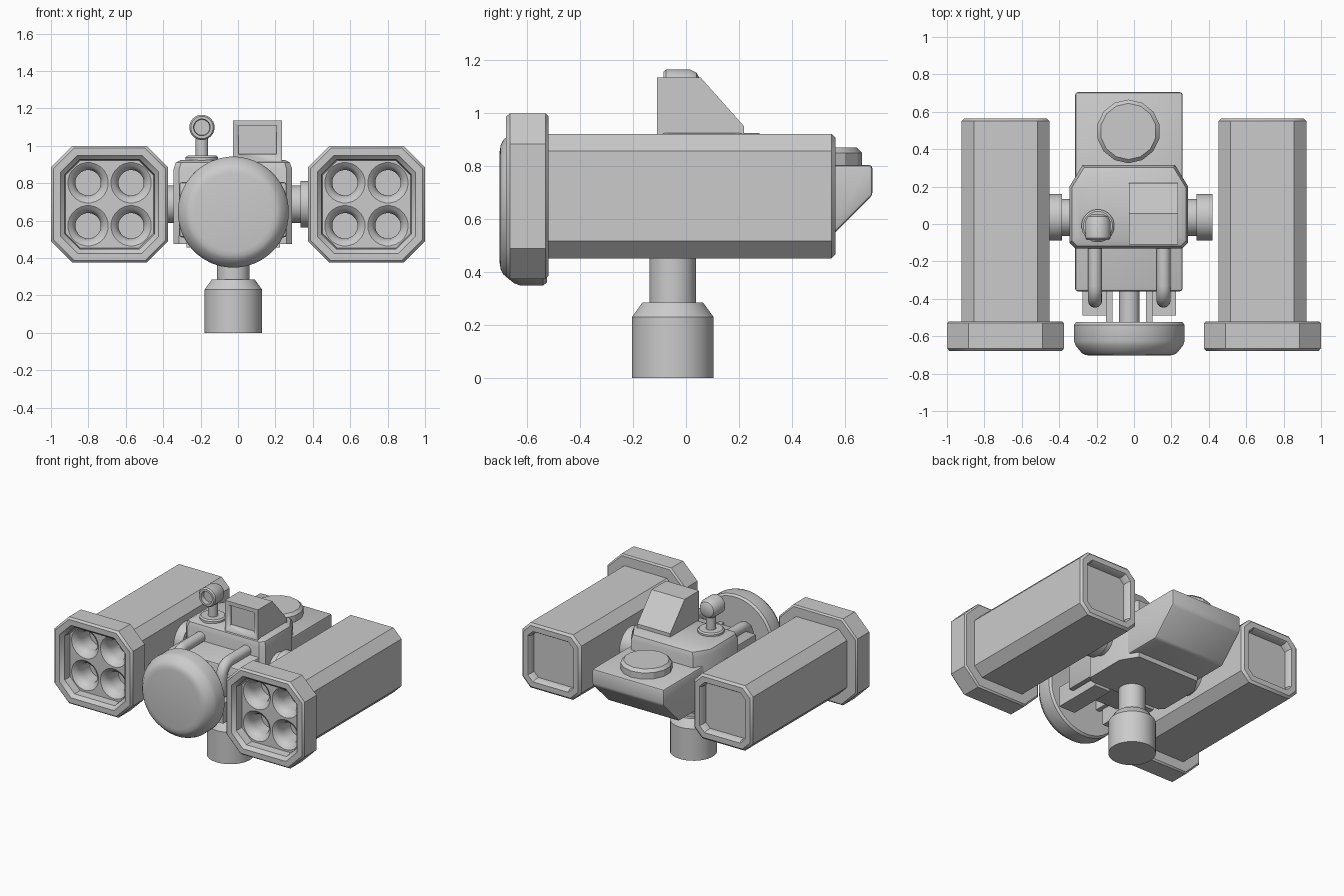
import bpy, bmesh, math
from mathutils import Vector

if "Cube" in bpy.data.objects:
    bpy.data.objects.remove(bpy.data.objects["Cube"])

CX = -0.025  # centre line of the middle unit


def finish(name, bm, bevel=0.0, segs=2, angle=35):
    bmesh.ops.recalc_face_normals(bm, faces=bm.faces)
    me = bpy.data.meshes.new(name)
    bm.to_mesh(me)
    bm.free()
    ob = bpy.data.objects.new(name, me)
    bpy.context.collection.objects.link(ob)
    bpy.context.view_layer.objects.active = ob
    bpy.ops.object.select_all(action='DESELECT')
    ob.select_set(True)
    if bevel:
        m = ob.modifiers.new("bevel", 'BEVEL')
        m.width, m.segments, m.limit_method = bevel, segs, 'ANGLE'
        bpy.ops.object.modifier_apply(modifier="bevel")
    bpy.ops.object.shade_smooth_by_angle(angle=math.radians(angle))
    return ob


def loft(name, rings, **kw):
    """Closed skin through a list of equally long point rings."""
    bm = bmesh.new()
    loops = [[bm.verts.new(p) for p in r] for r in rings]
    n = len(loops[0])
    for a, b in zip(loops, loops[1:]):
        for i in range(n):
            j = (i + 1) % n
            bm.faces.new((a[i], a[j], b[j], b[i]))
    bm.faces.new(loops[0])
    bm.faces.new(loops[-1])
    return finish(name, bm, **kw)


def lathe(name, axis, centre, profile, seg=32, **kw):
    """Turn (radius, position) pairs around an axis; centre is in the other two axes."""
    rings = []
    for r, h in profile:
        ring = []
        for i in range(seg):
            t = 2 * math.pi * (i + 0.5) / seg
            u, v = centre[0] + r * math.cos(t), centre[1] + r * math.sin(t)
            ring.append({'X': (h, u, v), 'Y': (u, h, v), 'Z': (u, v, h)}[axis])
        rings.append(ring)
    return loft(name, rings, **kw)


def extrude_x(name, profile, x0, x1, **kw):
    return loft(name, [[(x, y, z) for y, z in profile] for x in (x0, x1)], **kw)


def box(name, x0, x1, y0, y1, z0, z1, **kw):
    return extrude_x(name, [(y0, z0), (y1, z0), (y1, z1), (y0, z1)], x0, x1, **kw)


def octagon(cx, cz, y, h, c):
    k = h - c
    pts = [(h, -k), (h, k), (k, h), (-k, h), (-h, k), (-h, -k), (-k, -h), (k, -h)]
    return [(cx + u, y, cz + v) for u, v in pts]


def cut(ob, cutter):
    m = ob.modifiers.new("cut", 'BOOLEAN')
    m.operation, m.object, m.solver = 'DIFFERENCE', cutter, 'EXACT'
    bpy.context.view_layer.objects.active = ob
    bpy.ops.object.modifier_apply(modifier="cut")
    bpy.data.objects.remove(cutter)


# Launcher pods: chamfered tube with collar, recessed both ends, four flared bores
POD = [(0.51, 0.170, 0.035), (0.55, 0.172, 0.035), (0.565, 0.182, 0.04), (0.565, 0.220, 0.06),
       (0.55, 0.235, 0.065), (-0.52, 0.235, 0.065), (-0.52, 0.302, 0.11), (-0.53, 0.3125, 0.115),
       (-0.665, 0.3125, 0.115), (-0.68, 0.300, 0.11), (-0.68, 0.262, 0.09),
       (-0.665, 0.250, 0.085), (-0.655, 0.240, 0.08), (-0.60, 0.235, 0.08)]
for side, s in (("left", -1), ("right", 1)):
    px, pz = s * 0.6865, 0.687
    pod = loft(side + "_pod", [octagon(px, pz, *r) for r in POD])
    for dx in (-0.115, 0.115):
        for dz in (-0.115, 0.115):
            bore = lathe("bore_cutter", 'Y', (px + dx, pz + dz),
                         [(0.112, -0.61), (0.108, -0.60), (0.087, -0.585), (0.074, -0.565),
                          (0.068, -0.535), (0.068, -0.45)], seg=24)
            bore.hide_render = True
            cut(pod, bore)
    bpy.ops.object.select_all(action='DESELECT')
    pod.select_set(True)
    bpy.ops.object.shade_smooth_by_angle(angle=math.radians(35))
    # Trunnion joining pod to middle unit
    lathe(side + "_trunnion", 'X', (0.035, 0.687),
          [(0.10, CX + s * 0.28), (0.10, CX + s * 0.36), (0.125, CX + s * 0.36),
           (0.125, CX + s * 0.445)])

# Pedestal
lathe("pedestal", 'Z', (CX, -0.05),
      [(0.155, 0), (0.155, 0.23), (0.115, 0.285), (0.088, 0.285), (0.088, 0.50)])

# Long hull with slanted underside at the rear
extrude_x("hull", [(-0.36, 0.51), (0.525, 0.51), (0.705, 0.69), (0.705, 0.805), (-0.36, 0.805)],
          -0.315, 0.26, bevel=0.015)

# Wider middle housing with clipped rear corners
plan = [(-0.345, -0.10), (-0.315, -0.13), (0.26, -0.13), (0.29, -0.10),
        (0.29, 0.20), (0.22, 0.315), (-0.275, 0.315), (-0.345, 0.20)]


def shrink(d):
    return [(CX + (x - CX) * (1 - d / 0.31), 0.09 + (y - 0.09) * (1 - d / 0.22)) for x, y in plan]


loft("housing", [[(x, y, z) for x, y in shrink(d)] for d, z in
                 ((0, 0.475), (0, 0.875), (0.012, 0.91), (0.04, 0.925))])

# Rear hatch
lathe("rear_hatch", 'Z', (-0.03, 0.495),
      [(0.17, 0.79), (0.17, 0.85), (0.15, 0.87)], seg=14, angle=25)

# Dish, its shaft and yoke
lathe("dish", 'Y', (CX, 0.645),
      [(0.285, -0.525), (0.297, -0.54), (0.297, -0.625), (0.288, -0.65),
       (0.255, -0.69), (0.235, -0.70), (0.21, -0.704)], seg=40)
lathe("dish_shaft", 'Y', (CX, 0.645), [(0.055, -0.34), (0.055, -0.54)], seg=20)
for s in (-1, 1):
    side = "left" if s < 0 else "right"
    a, b = sorted((CX + s * 0.12, CX + s * 0.25))
    box(side + "_yoke_block", a, b, -0.49, -0.13, 0.455, 0.60)
    a, b = sorted((CX + s * 0.09, CX + s * 0.125))
    box(side + "_yoke_bar", a, b, -0.53, -0.35, 0.57, 0.72)
    # Bent feed pipe from housing over the hull front
    cu = bpy.data.curves.new(side + "_pipe", 'CURVE')
    cu.dimensions, cu.bevel_depth, cu.bevel_resolution, cu.use_fill_caps = '3D', 0.038, 4, True
    path = [(-0.11, 0.83), (-0.33, 0.83)]
    path += [(-0.33 - 0.08 * math.sin(t), 0.75 + 0.08 * math.cos(t))
             for t in (math.pi * k / 12 for k in range(1, 7))]
    path += [(-0.41, 0.68), (-0.40, 0.64), (-0.35, 0.61)]
    sp = cu.splines.new('POLY')
    sp.points.add(len(path) - 1)
    for p, (y, z) in zip(sp.points, path):
        p.co = (CX + s * 0.183, y, z, 1)
    sp.use_smooth = True
    bpy.context.collection.objects.link(bpy.data.objects.new(side + "_pipe", cu))

# Sight box with recessed screen
sight = extrude_x("sight_box", [(-0.11, 0.90), (0.22, 0.90), (0.22, 0.95), (0.055, 1.135),
                                (-0.11, 1.135)], -0.028, 0.236)
screen = box("screen_cutter", 0.004, 0.206, -0.2, -0.08, 0.957, 1.108)
screen.hide_render = True
cut(sight, screen)

# Small camera on a stem
lathe("camera_base", 'Z', (-0.193, -0.01), [(0.088, 0.91), (0.088, 0.938), (0.078, 0.947)], seg=24)
lathe("camera_stem", 'Z', (-0.193, -0.01), [(0.034, 0.93), (0.034, 1.07)], seg=16)
lathe("camera_head", 'Y', (-0.193, 1.098),
      [(0.042, -0.055), (0.045, -0.085), (0.06, -0.085), (0.068, -0.075),
       (0.068, 0.015), (0.055, 0.04), (0.035, 0.05)], seg=20)
